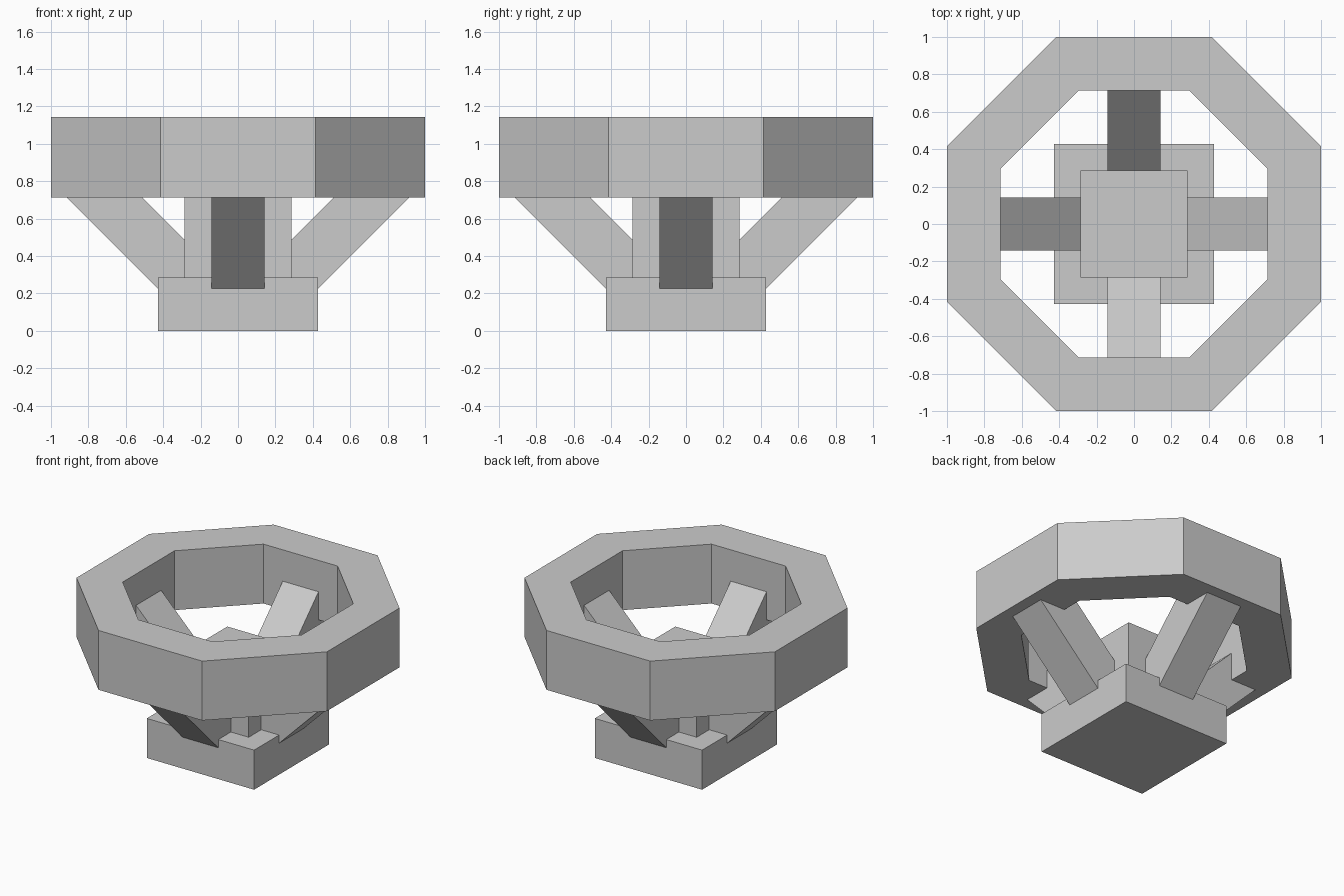
import bpy, bmesh
from math import pi, cos, sin
from mathutils import Matrix, Vector

cube = bpy.data.objects.get("Cube")
if cube:
    bpy.data.objects.remove(cube, do_unlink=True)

U = 1 / 7  # building module

grey = bpy.data.materials.new("light_grey")
grey.use_nodes = True
grey.diffuse_color = (0.6, 0.6, 0.6, 1)
grey.node_tree.nodes["Principled BSDF"].inputs["Base Color"].default_value = (0.6, 0.6, 0.6, 1)


def finish(bm, name):
    bmesh.ops.recalc_face_normals(bm, faces=bm.faces)
    mesh = bpy.data.meshes.new(name)
    bm.to_mesh(mesh)
    bm.free()
    mesh.materials.append(grey)
    obj = bpy.data.objects.new(name, mesh)
    bpy.context.scene.collection.objects.link(obj)
    return obj


def box(name, size, matrix):
    bm = bmesh.new()
    bmesh.ops.create_cube(bm, size=1, matrix=matrix @ Matrix.Diagonal((*size, 1)))
    return finish(bm, name)


# Square base and central column
box("base", (6 * U, 6 * U, 2 * U), Matrix.Translation((0, 0, U)))
box("column", (4 * U, 4 * U, 3 * U), Matrix.Translation((0, 0, 3.5 * U)))

# Four struts leaning outward at 45 degrees, ends buried in base and ring
for i, side in enumerate(("left", "back", "right", "front")):
    turn = Matrix.Rotation(i * pi / 2, 4, "Z")
    lean = Matrix.Rotation(-pi / 4, 4, "Y")
    box("strut_" + side, (6 * U, 2 * U, 2 * U),
        turn @ Matrix.Translation((0.55, 0, 0.55)) @ lean)

# Octagonal ring with flat sides facing the axes
bm = bmesh.new()
profile = [(5 * U, 5 * U), (1, 5 * U), (1, 8 * U), (5 * U, 8 * U)]
loops = []
for i in range(8):
    a = (i + 0.5) * pi / 4
    loops.append([bm.verts.new(Vector((r * cos(a), r * sin(a), 0)) / cos(pi / 8) + Vector((0, 0, z)))
                  for r, z in profile])
for i in range(8):
    here, there = loops[i], loops[(i + 1) % 8]
    for j in range(4):
        k = (j + 1) % 4
        bm.faces.new((here[j], there[j], there[k], here[k]))
finish(bm, "ring")
